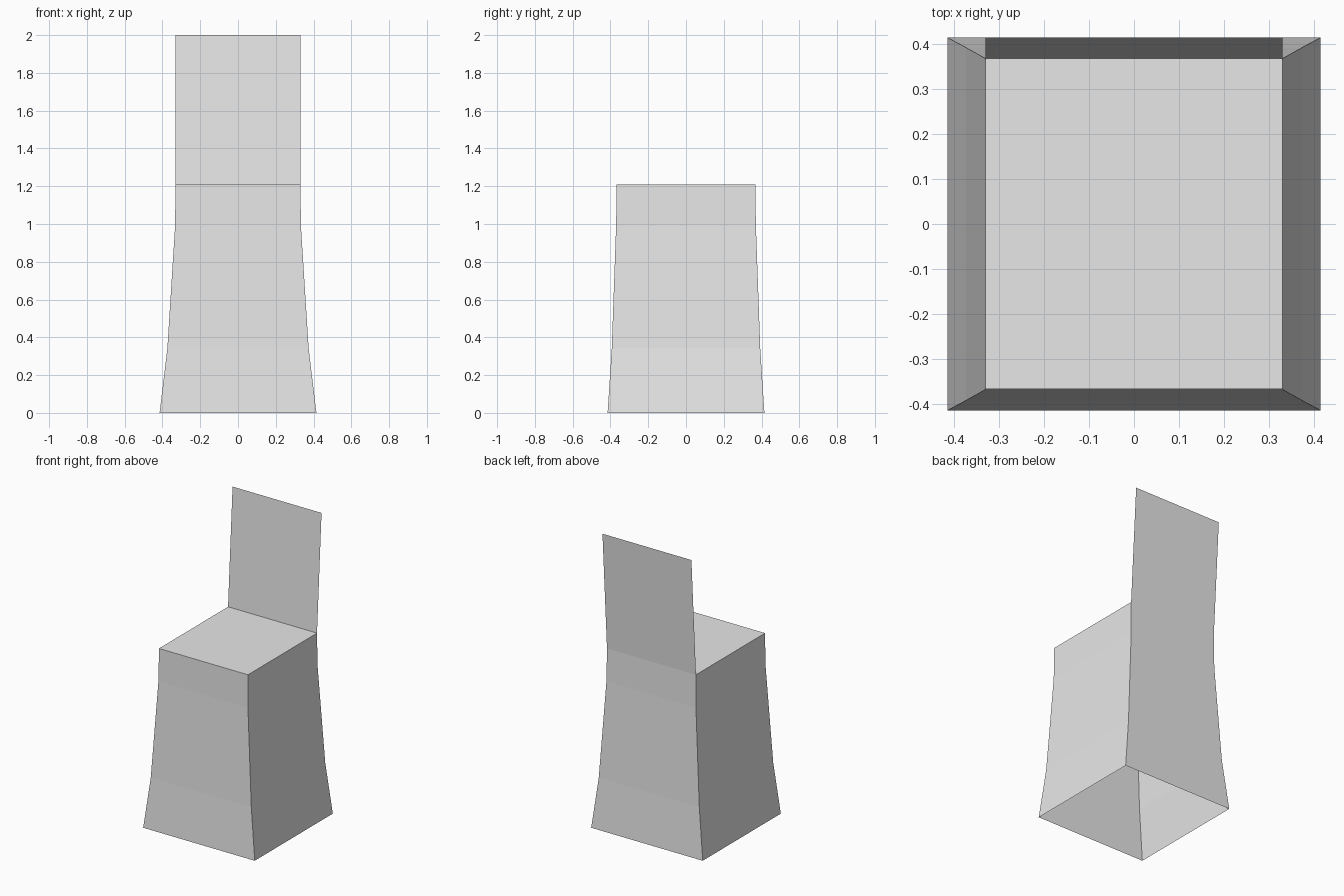
import bpy
import bmesh

default_cube = bpy.data.objects.get("Cube")
if default_cube:
    bpy.data.objects.remove(default_cube, do_unlink=True)

# Plain cloth colour
cloth = bpy.data.materials.new("light grey cloth")
cloth.use_nodes = True
grey = (0.8, 0.8, 0.8, 1.0)
cloth.diffuse_color = grey
cloth.node_tree.nodes["Principled BSDF"].inputs["Base Color"].default_value = grey


def finish(name, bm):
    mesh = bpy.data.meshes.new(name)
    bm.to_mesh(mesh)
    bm.free()
    mesh.materials.append(cloth)
    obj = bpy.data.objects.new(name, mesh)
    bpy.context.collection.objects.link(obj)
    return obj


# Flared skirt, open underneath: (half width, half depth, height) of each ring
RINGS = [(0.415, 0.415, 0), (0.374, 0.393, 0.34), (0.333, 0.37, 0.99), (0.331, 0.367, 1.21)]
CORNERS = [(-1, -1), (1, -1), (1, 1), (-1, 1)]

bm = bmesh.new()
loops = [[bm.verts.new((sx * w, sy * d, z)) for sx, sy in CORNERS] for w, d, z in RINGS]
for low, high in zip(loops, loops[1:]):
    for i in range(4):
        j = (i + 1) % 4
        bm.faces.new((low[i], low[j], high[j], high[i]))

# Flat seat closing the top of the skirt
bm.faces.new(loops[-1])
finish("seat_cover", bm)

# Thin backrest sheet leaning slightly backwards from the rear seat edge
w, d, seat_z = RINGS[-1]
bm = bmesh.new()
sheet = [(w, d, seat_z), (-w, d, seat_z), (-w, 0.415, 2.0), (w, 0.415, 2.0)]
bm.faces.new([bm.verts.new(p) for p in sheet])
finish("backrest_cover", bm)
